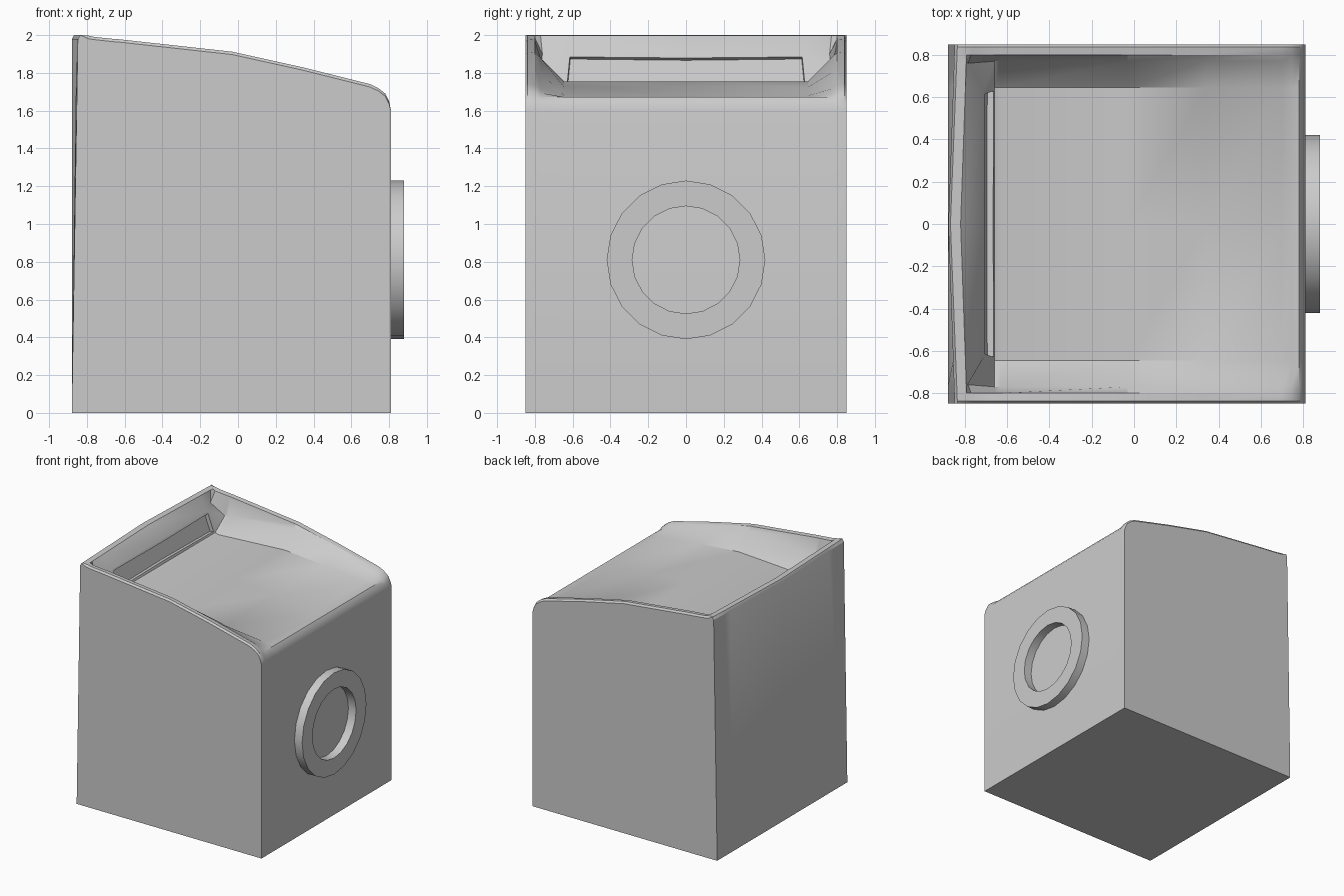
import bpy, bmesh
from math import sin, cos, pi

if "Cube" in bpy.data.objects:
    bpy.data.objects.remove(bpy.data.objects["Cube"])

# Half-width positions: outer side, rail top, rail inner edge, ledge, lid edge, centre
YS = (0.85, 0.85, 0.838, 0.80, 0.77, 0.645, 0.0)


def section(x, rail, ledge, lid):
    """Half cross-section of the cabinet at one x."""
    zs = (0, rail - 0.015, rail, rail - 0.004, ledge, lid, lid)
    return [(x, y, z) for y, z in zip(YS, zs)]


def flat_row(x, z, bow=0.0, bottom=False):
    """Half row at one height; the middle may bow backwards."""
    row = [(x - bow * (1 - y / 0.85), y, z) for y in YS]
    row[0] = (-0.88 if x < 0 else x, 0.85, 0)
    return row


# Cabinet: rows from the front foot, over the top deck and console, to the back foot
rows = [
    flat_row(0.81, 0),
    flat_row(0.81, 1.60),
    section(0.80, 1.65, 1.645, 1.645),
    section(0.78, 1.69, 1.672, 1.672),
    section(0.745, 1.718, 1.695, 1.67),
    section(0.70, 1.74, 1.715, 1.68),
    section(0.34, 1.83, 1.80, 1.725),
    section(-0.03, 1.912, 1.88, 1.755),
    section(-0.63, 1.978, 1.83, 1.72),
    section(-0.66, 1.98, 1.82, 1.73),
]
# Console top edge, then rim
rows.append([(-0.75, 0.85, 0), (-0.75, 0.85, 1.975), (-0.76, 0.838, 1.99),
             (-0.77, 0.80, 1.985), (-0.785, 0.76, 1.90),
             (-0.71, 0.63, 1.90), (-0.71, 0, 1.90)])
rim = flat_row(-0.79, 1.997, 0.03)
rim[0] = (-0.79, 0.85, 0)
rim[1] = (-0.79, 0.85, 1.98)
rows += [rim, flat_row(-0.835, 2.0, 0.033), flat_row(-0.848, 1.98, 0.03), flat_row(-0.88, 0)]

bm = bmesh.new()
grid = []
for r in rows:
    full = r + [(x, -y, z) for x, y, z in r[-2::-1]]
    grid.append([bm.verts.new(p) for p in full])
panel = []
n = len(grid[0])
for i in range(len(grid) - 1):
    a, b = grid[i], grid[i + 1]
    for j in range(n - 1):
        f = bm.faces.new((a[j], a[j + 1], b[j + 1], b[j]))
        if i == 9 and j in (5, 6):
            panel.append(f)
    bm.faces.new((a[n - 1], a[0], b[0], b[n - 1]))
bmesh.ops.recalc_face_normals(bm, faces=bm.faces)
# Recessed control panel
bmesh.ops.inset_region(bm, faces=panel, thickness=0.022, depth=0)
bmesh.ops.inset_region(bm, faces=panel, thickness=0.004, depth=-0.03)
bmesh.ops.remove_doubles(bm, verts=bm.verts, dist=0.0005)
bmesh.ops.dissolve_degenerate(bm, edges=bm.edges, dist=0.0005)
bmesh.ops.recalc_face_normals(bm, faces=bm.faces)


def finish(bm, name):
    me = bpy.data.meshes.new(name)
    bm.to_mesh(me)
    bm.free()
    ob = bpy.data.objects.new(name, me)
    bpy.context.collection.objects.link(ob)
    bpy.ops.object.select_all(action='DESELECT')
    ob.select_set(True)
    bpy.context.view_layer.objects.active = ob
    bpy.ops.object.shade_smooth_by_angle(angle=pi / 6)


finish(bm, "cabinet")

# Round door ring on the right side
bm = bmesh.new()
SIDES = 20
profile = ((0.805, 0.42), (0.88, 0.42), (0.88, 0.285), (0.805, 0.285))
rings = [[bm.verts.new((x, r * sin(2 * pi * k / SIDES), 0.81 + r * cos(2 * pi * k / SIDES)))
          for x, r in profile] for k in range(SIDES)]
for k in range(SIDES):
    a, b = rings[k], rings[(k + 1) % SIDES]
    for j in range(4):
        m = (j + 1) % 4
        bm.faces.new((a[j], a[m], b[m], b[j]))
bmesh.ops.recalc_face_normals(bm, faces=bm.faces)
finish(bm, "door_ring")
